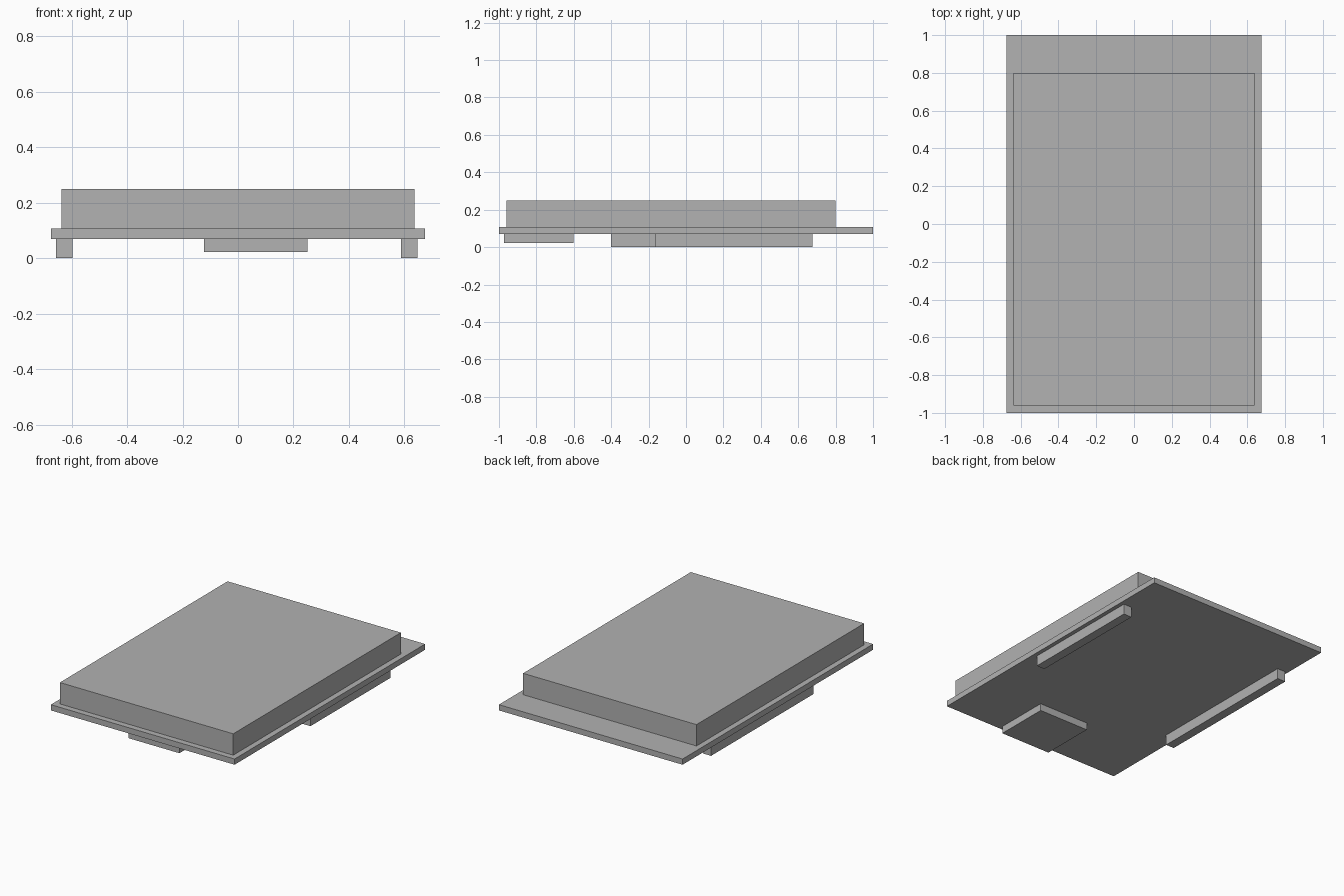
import bpy

cube = bpy.data.objects.get("Cube")
if cube:
    bpy.data.objects.remove(cube, do_unlink=True)

# Single plain grey finish
GREY = (0.445, 0.445, 0.445, 1.0)
grey = bpy.data.materials.new("plain grey")
grey.use_nodes = True
grey.diffuse_color = GREY
grey.node_tree.nodes["Principled BSDF"].inputs["Base Color"].default_value = GREY


def block(name, x, y, z):
    """Add a box spanning the given (min, max) ranges."""
    spans = (x, y, z)
    bpy.ops.mesh.primitive_cube_add(size=1, location=[(a + b) / 2 for a, b in spans])
    obj = bpy.context.object
    obj.name = name
    obj.scale = [b - a for a, b in spans]
    bpy.ops.object.transform_apply(location=False, rotation=False, scale=True)
    obj.data.materials.append(grey)
    return obj


PLATE_BOTTOM, PLATE_TOP = 0.07, 0.108

# Thin base plate with a thick slab set towards its front
block("base_plate", (-0.675, 0.675), (-1, 1), (PLATE_BOTTOM, PLATE_TOP))
block("top_slab", (-0.637, 0.637), (-0.96, 0.8), (PLATE_TOP, 0.25))

# Parts under the plate: two side rails of unequal length and a front pad
block("right_rail", (-0.657, -0.596), (-0.4, 0.675), (0, PLATE_BOTTOM))
block("left_rail", (0.587, 0.648), (-0.165, 0.675), (0, PLATE_BOTTOM))
block("front_pad", (-0.123, 0.25), (-0.972, -0.602), (0.022, PLATE_BOTTOM))
